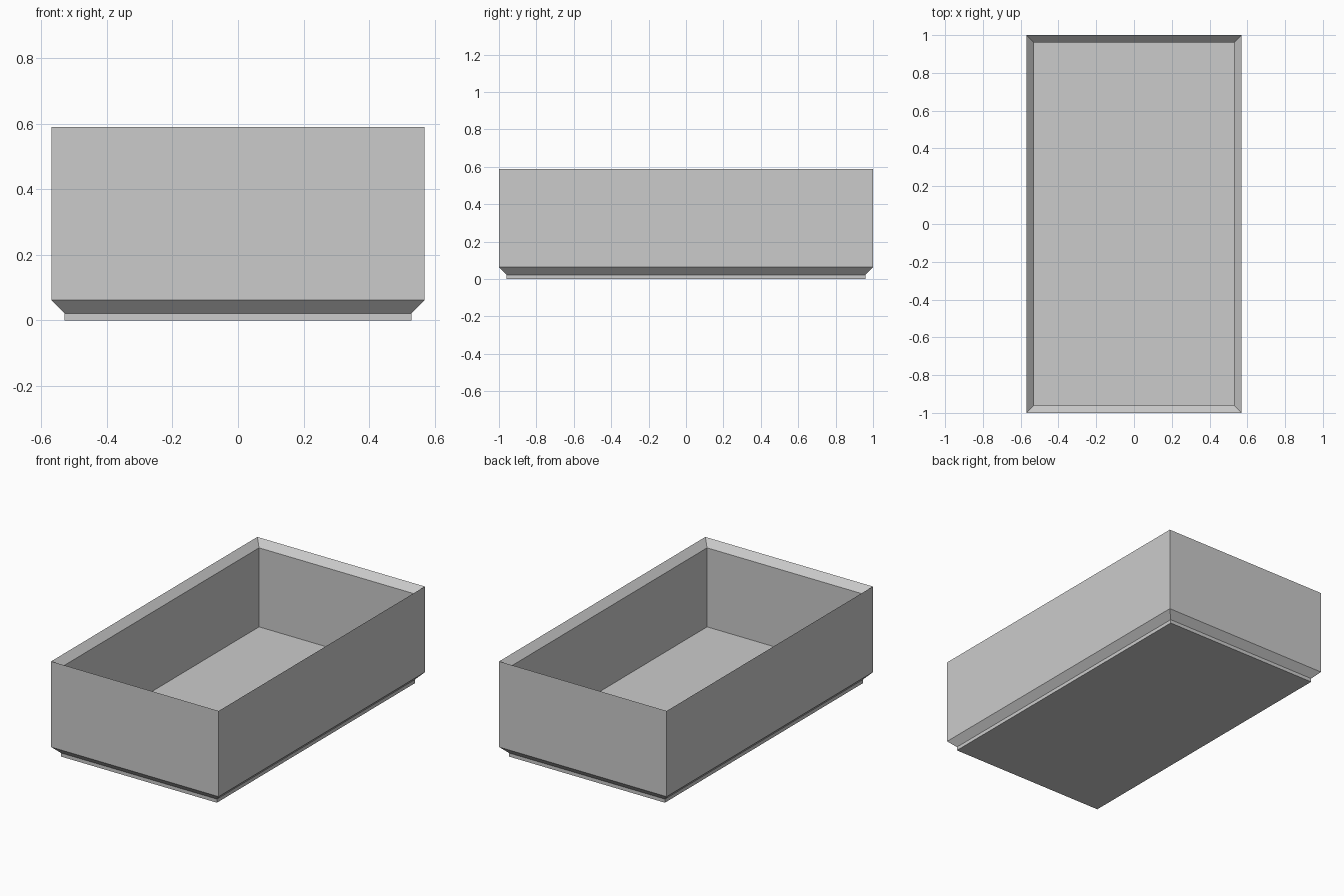
import bpy
import bmesh

if "Cube" in bpy.data.objects:
    bpy.data.objects.remove(bpy.data.objects["Cube"])

# Half sizes of the outer wall and of the inset foot / cavity
OUTER = (0.569, 1.0)
INNER = (0.529, 0.96)

# Rings from the underside, up the outside, over the rim and down to the floor
PROFILE = [
    (INNER, 0.0),      # foot bottom
    (INNER, 0.022),    # foot top
    (OUTER, 0.063),    # lower chamfer
    (OUTER, 0.589),    # sharp rim
    (INNER, 0.548),    # rim chamfer
    (INNER, 0.063),    # cavity floor
]

grey = bpy.data.materials.new("light grey")
grey.diffuse_color = (0.6, 0.6, 0.6, 1.0)
grey.use_nodes = True
grey.node_tree.nodes["Principled BSDF"].inputs["Base Color"].default_value = grey.diffuse_color

# Open stacking tray
bm = bmesh.new()
rings = []
for (hx, hy), z in PROFILE:
    corners = [(-hx, -hy), (hx, -hy), (hx, hy), (-hx, hy)]
    rings.append([bm.verts.new((x, y, z)) for x, y in corners])

# Walls between consecutive rings
for low, high in zip(rings, rings[1:]):
    for i in range(4):
        j = (i + 1) % 4
        bm.faces.new((low[i], low[j], high[j], high[i]))

# Underside and cavity floor
bm.faces.new(rings[0][::-1])
bm.faces.new(rings[-1])
bmesh.ops.recalc_face_normals(bm, faces=bm.faces)

mesh = bpy.data.meshes.new("stacking_tray")
bm.to_mesh(mesh)
bm.free()
mesh.materials.append(grey)
tray = bpy.data.objects.new("stacking_tray", mesh)
bpy.context.collection.objects.link(tray)
